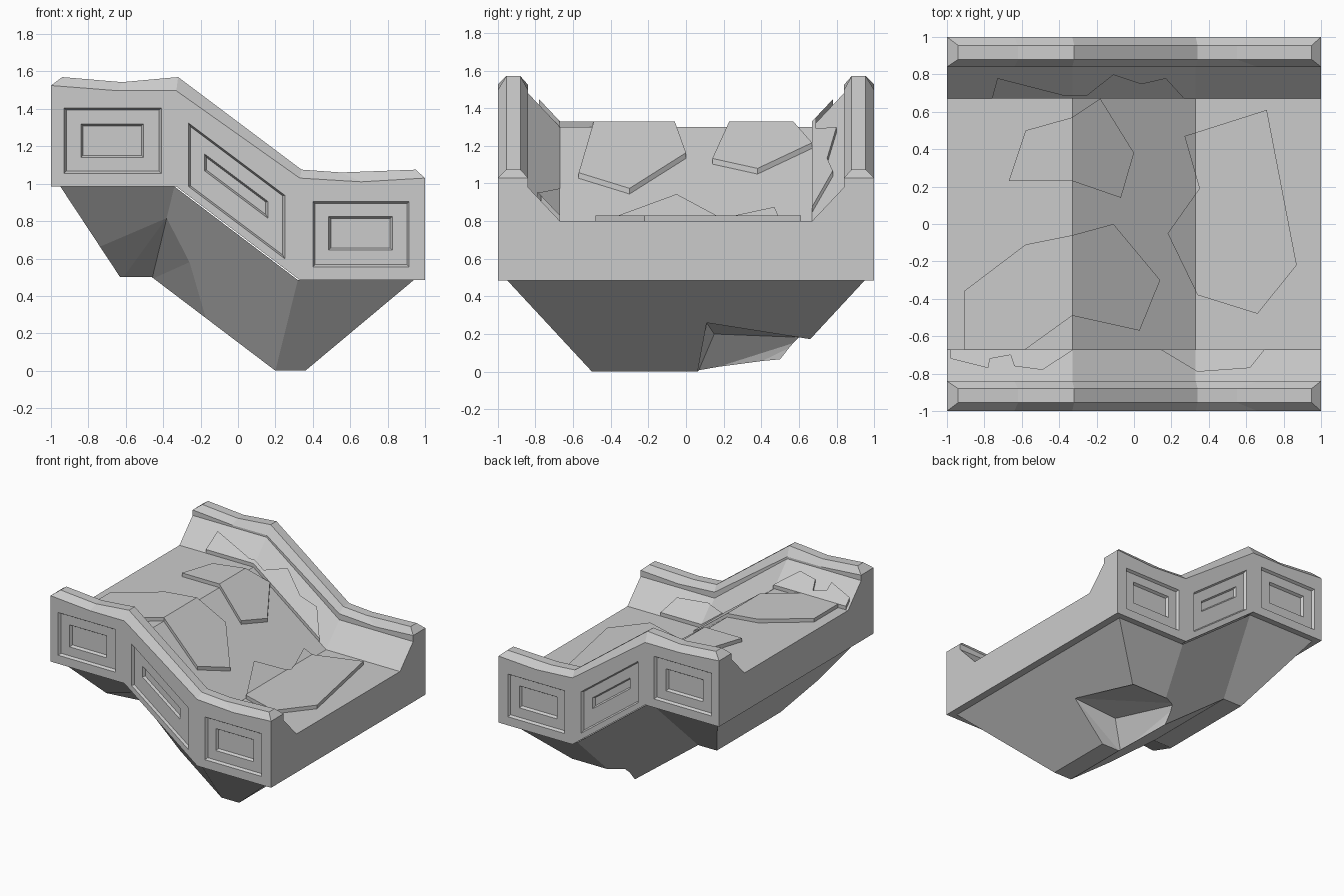
import bpy, bmesh
from mathutils import Vector

if "Cube" in bpy.data.objects:
    bpy.data.objects.remove(bpy.data.objects["Cube"])


def finish(name, bm):
    bmesh.ops.recalc_face_normals(bm, faces=bm.faces[:])
    me = bpy.data.meshes.new(name)
    bm.to_mesh(me)
    bm.free()
    ob = bpy.data.objects.new(name, me)
    bpy.context.collection.objects.link(ob)
    return ob


def loft(name, rings):
    bm = bmesh.new()
    rs = [[bm.verts.new(p) for p in r] for r in rings]
    n = len(rs[0])
    for a, b in zip(rs, rs[1:]):
        for i in range(n):
            j = (i + 1) % n
            bm.faces.new((a[i], a[j], b[j], b[i]))
    bm.faces.new(rs[0])
    bm.faces.new(rs[-1])
    return finish(name, bm)


def hulls(name, groups):
    bm = bmesh.new()
    for pts in groups:
        vs = [bm.verts.new(p) for p in pts]
        bmesh.ops.convex_hull(bm, input=vs)
    bmesh.ops.delete(bm, geom=[v for v in bm.verts if not v.link_faces], context='VERTS')
    return finish(name, bm)


def carve(ob, cutter):
    cutter.hide_render = True
    m = ob.modifiers.new("carve", 'BOOLEAN')
    m.operation, m.solver, m.object = 'DIFFERENCE', 'EXACT', cutter
    bpy.context.view_layer.objects.active = ob
    bpy.ops.object.modifier_apply(modifier=m.name)
    bpy.data.objects.remove(cutter)


def deck(x):
    t = min(max((x + .33) / .66, 0), 1)
    return 1.30 - .5 * t


# Bridge body: cross-section swept along the ramp
xs = [-1, -.64, -.33, .33, .66, 1]
rail_low = [1.525, 1.497, 1.497, 1.03, 1.01, 1.03]
rings = []
for x, r in zip(xs, rail_low):
    d = deck(x)
    half = [(1, d - .315), (1, r), (.84, r), (.84, d + .18), (.67, d)]
    sec = half + [(-y, z) for y, z in reversed(half)]
    rings.append([(x, y, z) for y, z in sec])
body = loft("bridge_body", rings)

# Chamfered rail caps on both sides
top_x = [-.94, -.62, -.32, .34, .55, .95]
top_z = [1.57, 1.543, 1.57, 1.075, 1.06, 1.075]
for s, name in ((-1, "front_rail_cap"), (1, "back_rail_cap")):
    loft(name, [[(x, s, z), (tx, s * .955, tz), (tx, s * .88, tz), (x, s * .84, z)]
                for x, z, tx, tz in zip(xs, rail_low, top_x, top_z)])


# Recessed panels on the outer walls: (x0, x1, z0, z1 at x0, slope)
def panel(x0, x1, z0, z1, slope, s, y):
    pts = []
    for yy, g in ((y + .02, .012), (y - .02, -.012)):
        for x, e in ((x0, -g), (x1, g)):
            dz = slope * (x + e - x0)
            pts += [(x + e, s * yy, z0 + dz - g), (x + e, s * yy, z1 + dz + g)]
    return pts


outer = [(-.93, -.41, 1.055, 1.405, 0), (-.265, .25, .985, 1.325, -.75), (.40, .915, .555, .905, 0)]
inner = [(-.84, -.505, 1.14, 1.32, 0), (-.18, .16, 1.07, 1.16, -.75), (.485, .825, .645, .825, 0)]
for specs, y in ((outer, 1), (inner, .98)):
    carve(body, hulls("panel_cutter", [panel(*p, s, y) for p in specs for s in (-1, 1)]))

# Rock underside: tapered block following the ramp, with two chipped corners
top = [(-.95, .985), (-.34, .985), (.32, .485), (.94, .485)]
low = [(-.63, .50), (-.46, .50), (.20, 0), (.36, 0)]
rock = loft("rock_underside", [
    [(a[0], -.95, a[1]), (a[0], .95, a[1]), (b[0], .5, b[1]), (b[0], -.5, b[1])]
    for a, b in zip(top, low)])
carve(rock, hulls("back_chip", [[
    (.67, .11, .26), (.56, .66, .18), (.106, .66, .18), (.31, .15, .20),
    (.37, .06, -.01), (.18, .06, -.01), (.75, .08, -.1), (.75, .85, -.1),
    (.05, .85, -.1), (.15, .08, -.1)]]))
carve(rock, hulls("front_chip", [[
    (-.75, -.65, .66), (-.38, -.80, .82), (-.26, -.68, .58), (-.46, -.3, .49),
    (-.62, -.3, .49), (-.1, -.52, .2), (-.80, -.95, .3), (-.26, -1, .3), (-.38, -1, .5),
    (-.62, -.3, .3), (-.46, -.3, .3)]]))


# Broken stone slabs draped over the deck and the sloped curbs
def slab(name, pts, t=.03):
    bm = bmesh.new()
    bm.faces.new([bm.verts.new((x, y, 0)) for x, y in pts])
    for cx in (-.33, .33):
        bmesh.ops.bisect_plane(bm, geom=bm.verts[:] + bm.edges[:] + bm.faces[:],
                               plane_co=(cx, 0, 0), plane_no=(1, 0, 0))
    ext = bmesh.ops.extrude_face_region(bm, geom=bm.faces[:])
    tops = {v for v in ext["geom"] if isinstance(v, bmesh.types.BMVert)}
    for v in bm.verts:
        rise = max(abs(v.co.y) - .67, 0) * 1.06
        v.co.z = deck(v.co.x) + rise + (t if v in tops else -.01)
    return finish(name, bm)


slab("deck_slab_back", [(-.67, .23), (-.58, .50), (-.33, .57), (-.18, .67), (0, .38),
                        (-.07, .14), (-.33, .23)])
slab("deck_slab_front", [(-.91, -.36), (-.58, -.11), (-.33, -.06), (-.11, 0), (.14, -.30),
                         (.03, -.57), (-.33, -.49), (-.58, -.67), (-.91, -.67)])
slab("deck_slab_low", [(.27, .47), (.71, .61), (.87, -.22), (.66, -.48), (.34, -.38),
                       (.18, -.05), (.35, .19)])
slab("curb_slab_front_high", [(-.98, -.67), (-.98, -.72), (-.78, -.77), (-.77, -.72),
                              (-.66, -.70), (-.64, -.76), (-.49, -.78), (-.32, -.67)])
slab("curb_slab_front_low", [(.14, -.67), (.34, -.79), (.62, -.77), (.70, -.67)])
slab("curb_slab_back", [(-.76, .67), (-.73, .78), (-.38, .69), (-.25, .69), (-.11, .80),
                        (.04, .75), (.17, .78), (.27, .67)])
